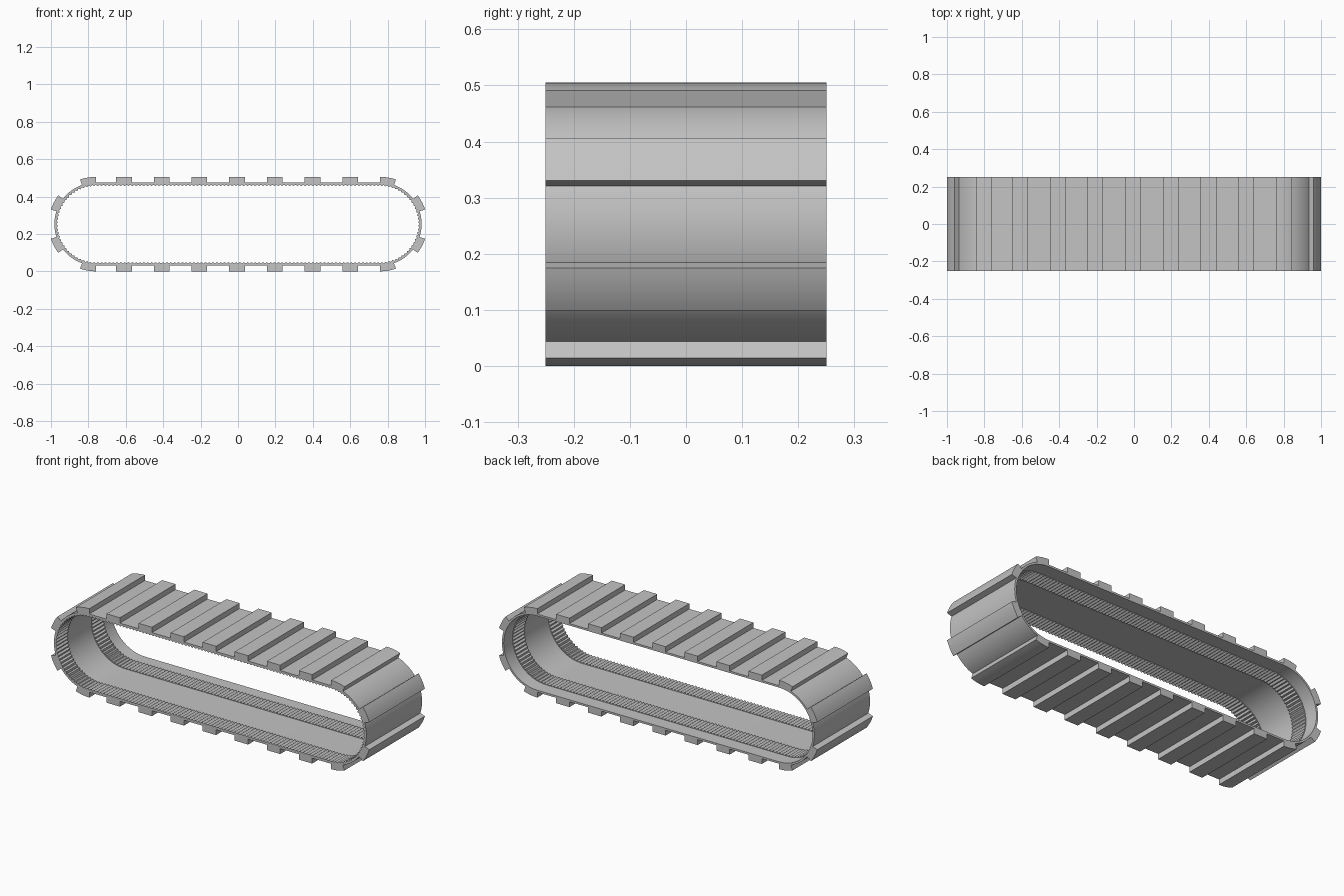
import bpy
import bmesh
import math

if "Cube" in bpy.data.objects:
    bpy.data.objects.remove(bpy.data.objects["Cube"])

HALF = 0.76        # half length of the straight runs
MID_Z = 0.2525     # height of the wheel axis
BELT_OUT, BELT_IN = 0.222, 0.211
PAD_OUT = 0.2525
TOOTH_TIP = 0.203
SIDE = 0.25        # half width of the belt
RUN = 2 * HALF
ARC = math.pi * BELT_OUT
LOOP = 2 * (RUN + ARC)

rubber = bpy.data.materials.new("rubber grey")
rubber.use_nodes = True
GREY = (0.55, 0.55, 0.55, 1)
rubber.diffuse_color = GREY
bsdf = rubber.node_tree.nodes["Principled BSDF"]
bsdf.inputs["Base Color"].default_value = GREY
bsdf.inputs["Roughness"].default_value = 0.7


def on_loop(s, r):
    """Point (x, z) at distance s clockwise round the loop, r away from its spine."""
    s %= LOOP
    flip = 1
    if s >= LOOP / 2:
        s, flip = s - LOOP / 2, -1
    if s <= RUN:
        x, z = s - HALF, r
    else:
        a = math.pi / 2 - (s - RUN) / BELT_OUT
        x, z = HALF + r * math.cos(a), r * math.sin(a)
    return flip * x, MID_Z + flip * z


def sweep(name, stations, y0, y1, closed):
    """Run a rectangular section along stations of (distance, inner r, outer r)."""
    bm = bmesh.new()
    rings = []
    for s, inner, outer in stations:
        ring = []
        for r, y in ((inner, y0), (outer, y0), (outer, y1), (inner, y1)):
            x, z = on_loop(s, r)
            ring.append(bm.verts.new((x, y, z)))
        rings.append(ring)
    pairs = list(zip(rings, rings[1:]))
    if closed:
        pairs.append((rings[-1], rings[0]))
    else:
        bm.faces.new(rings[0])
        bm.faces.new(rings[-1])
    for a, b in pairs:
        for i in range(4):
            j = (i + 1) % 4
            bm.faces.new((a[i], a[j], b[j], b[i]))
    bmesh.ops.recalc_face_normals(bm, faces=bm.faces)
    mesh = bpy.data.meshes.new(name)
    bm.to_mesh(mesh)
    bm.free()
    mesh.materials.append(rubber)
    obj = bpy.data.objects.new(name, mesh)
    bpy.context.collection.objects.link(obj)
    return obj


def smooth(obj):
    bpy.ops.object.select_all(action="DESELECT")
    obj.select_set(True)
    bpy.context.view_layer.objects.active = obj
    bpy.ops.object.shade_smooth_by_angle(angle=math.radians(30))


# Thin belt: one span per straight run, many round each end
steps = 32
belt = []
for start in (0, LOOP / 2):
    belt.append((start, BELT_IN, BELT_OUT))
    for i in range(steps):
        belt.append((start + RUN + ARC * i / steps, BELT_IN, BELT_OUT))
smooth(sweep("track_belt", belt, -SIDE, SIDE, True))

# Drive teeth: one row on the front edge, one set in from the back edge
teeth = 216
zigzag = [(LOOP * i / (2 * teeth), TOOTH_TIP if i % 2 else BELT_IN, BELT_IN + 0.004)
          for i in range(2 * teeth)]
sweep("front_drive_teeth", zigzag, -SIDE, -0.15, True)
sweep("back_drive_teeth", zigzag, 0.07, 0.17, True)


# Tread pads
def pad(name, start, end, parts):
    stations = [(start + (end - start) * i / parts, BELT_OUT - 0.004, PAD_OUT)
                for i in range(parts + 1)]
    smooth(sweep(name, stations, -SIDE, SIDE, False))


for i in range(-3, 4):
    x = 0.2015 * i - 0.005
    top = HALF + x
    bottom = LOOP / 2 + HALF - x
    pad("top_tread_pad", top - 0.042, top + 0.042, 1)
    pad("bottom_tread_pad", bottom - 0.042, bottom + 0.042, 1)

for half in (0, LOOP / 2):
    for a0, a1 in ((0, 19.5), (52.5, 72), (108, 127.5), (160.5, 180)):
        begin = half + RUN
        pad("end_tread_pad", begin + ARC * a0 / 180, begin + ARC * a1 / 180, 6)
